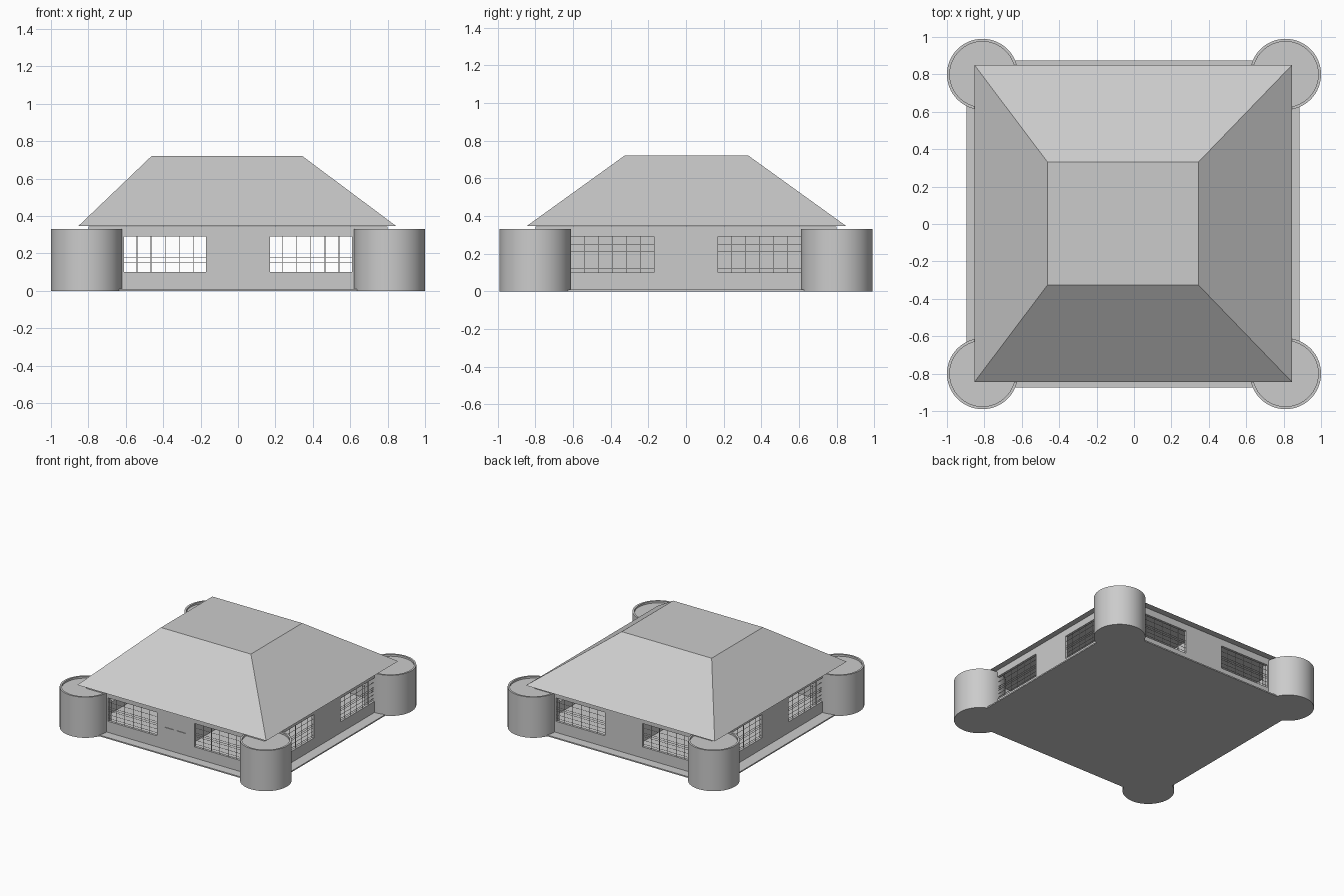
import bpy, bmesh, math
from mathutils import Matrix

if "Cube" in bpy.data.objects:
    bpy.data.objects.remove(bpy.data.objects["Cube"])

mat = bpy.data.materials.new("light grey")
mat.diffuse_color = (0.6, 0.6, 0.6, 1)
mat.use_nodes = True
mat.node_tree.nodes["Principled BSDF"].inputs["Base Color"].default_value = mat.diffuse_color


def finish(name, bm):
    bmesh.ops.recalc_face_normals(bm, faces=bm.faces[:])
    me = bpy.data.meshes.new(name)
    bm.to_mesh(me)
    bm.free()
    me.materials.append(mat)
    ob = bpy.data.objects.new(name, me)
    bpy.context.collection.objects.link(ob)
    return ob


def add_box(bm, x0, x1, y0, y1, z0, z1):
    m = Matrix.Translation(((x0 + x1) / 2, (y0 + y1) / 2, (z0 + z1) / 2)) \
        @ Matrix.Diagonal((x1 - x0, y1 - y0, z1 - z0, 1))
    bmesh.ops.create_cube(bm, size=1, matrix=m)


def boxes(name, items):
    bm = bmesh.new()
    for b in items:
        add_box(bm, *b)
    return finish(name, bm)


# Floor slab and the inner partition seen through the side windows
boxes("floor_slab", [(-0.895, 0.885, -0.875, 0.875, 0, 0.01)])
boxes("partition_wall", [(-0.01, 0.01, -0.78, 0.78, 0.01, 0.345)])

# Four walls, each with two barred window openings
W, T = 0.80, 0.02
WIN0, WIN1, SILL, HEAD, TOP = 0.17, 0.61, 0.10, 0.29, 0.345
names = ["front", "right", "back", "left"]
for i, n in enumerate(names):
    wall = [(-W, W, -W, -W + T, 0.01, SILL),
            (-W, W, -W, -W + T, HEAD, TOP),
            (-WIN0, WIN0, -W, -W + T, SILL, HEAD),
            (-W, -WIN1, -W, -W + T, SILL, HEAD),
            (WIN1, W, -W, -W + T, SILL, HEAD)]
    bars = []
    b, y = 0.0015, -W + T / 2
    for s in (-1, 1):
        for x in (0.24, 0.315, 0.39, 0.465, 0.54):
            bars.append((s * x - b, s * x + b, y - b, y + b, SILL, HEAD))
        xa, xb = sorted((s * WIN0, s * WIN1))
        for z in (0.12, 0.15, 0.18, 0.195, 0.21, 0.25):
            bars.append((xa, xb, y - b, y + b, z - b / 2, z + b / 2))
    for ob in (boxes(n + "_wall", wall), boxes(n + "_window_bars", bars)):
        ob.data.transform(Matrix.Rotation(i * math.pi / 2, 4, 'Z'))

# Double front door as thin leaves
boxes("front_door", [(-0.095, -0.018, -W - 0.005, -W, 0.014, 0.19),
                     (0.013, 0.09, -W - 0.005, -W, 0.014, 0.19)])

# Round corner towers with a thin rim around a recessed top
profile = [(0.19, 0.0), (0.19, 0.33), (0.175, 0.33), (0.175, 0.315)]
N = 64
for sx, sy, n in ((-1, -1, "front_left"), (1, -1, "front_right"),
                  (-1, 1, "back_left"), (1, 1, "back_right")):
    bm = bmesh.new()
    rings = [[bm.verts.new((sx * 0.81 + r * math.cos(2 * math.pi * k / N),
                            sy * 0.80 + r * math.sin(2 * math.pi * k / N), z))
              for k in range(N)] for r, z in profile]
    for a, c in zip(rings, rings[1:]):
        for k in range(N):
            j = (k + 1) % N
            bm.faces.new((a[k], a[j], c[j], c[k]))
    bm.faces.new(rings[0])
    bm.faces.new(rings[-1])
    ob = finish(n + "_tower", bm)
    bpy.ops.object.select_all(action='DESELECT')
    ob.select_set(True)
    bpy.context.view_layer.objects.active = ob
    bpy.ops.object.shade_smooth_by_angle(angle=math.radians(30))

# Hipped roof with an off-centre flat top
bm = bmesh.new()
low = [bm.verts.new((x, y, 0.347)) for x, y in
       ((-0.853, -0.845), (0.845, -0.845), (0.845, 0.85), (-0.853, 0.85))]
high = [bm.verts.new((x, y, 0.72)) for x, y in
        ((-0.463, -0.327), (0.345, -0.327), (0.345, 0.332), (-0.463, 0.332))]
bm.faces.new(low)
bm.faces.new(high)
for k in range(4):
    j = (k + 1) % 4
    bm.faces.new((low[k], low[j], high[j], high[k]))
finish("roof", bm)
